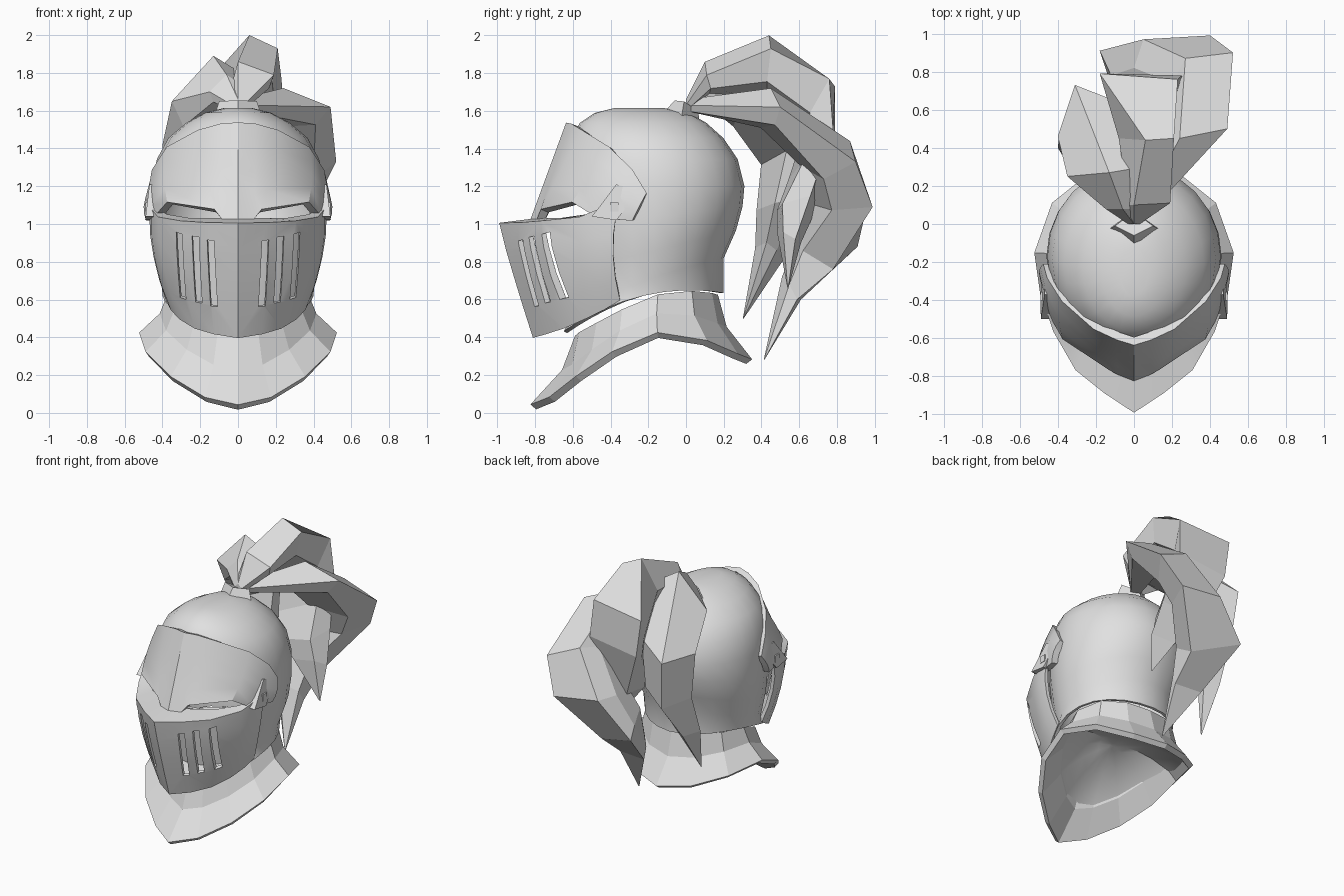
import bpy, bmesh
from math import cos, sin, pi, radians
from mathutils import Vector, Matrix

cube = bpy.data.objects.get("Cube")
if cube:
    bpy.data.objects.remove(cube, do_unlink=True)

steel = bpy.data.materials.new("steel_grey")
steel.use_nodes = True
steel.diffuse_color = (0.75, 0.75, 0.75, 1)
steel.node_tree.nodes["Principled BSDF"].inputs["Base Color"].default_value = (0.75, 0.75, 0.75, 1)


def finish(name, bm, smooth=False, thickness=0):
    """Turn a bmesh into an object, with optional sheet thickness and smooth shading."""
    bmesh.ops.recalc_face_normals(bm, faces=bm.faces)
    mesh = bpy.data.meshes.new(name)
    bm.to_mesh(mesh)
    bm.free()
    mesh.materials.append(steel)
    obj = bpy.data.objects.new(name, mesh)
    bpy.context.collection.objects.link(obj)
    if thickness:
        solid = obj.modifiers.new("Thickness", 'SOLIDIFY')
        solid.thickness = thickness
        solid.offset = 0
        apply(obj, solid)
    if smooth:
        activate(obj)
        bpy.ops.object.shade_smooth_by_angle(angle=radians(32))
    return obj


def activate(obj):
    bpy.ops.object.select_all(action='DESELECT')
    obj.select_set(True)
    bpy.context.view_layer.objects.active = obj


def apply(obj, modifier):
    activate(obj)
    bpy.ops.object.modifier_apply(modifier=modifier.name)


def loft(rows, closed=False, caps=()):
    """Skin a list of equally long point rows."""
    bm = bmesh.new()
    grid = [[bm.verts.new(p) for p in row] for row in rows]
    count = len(grid[0])
    for low, high in zip(grid, grid[1:]):
        for i in range(count if closed else count - 1):
            j = (i + 1) % count
            bm.faces.new((low[i], low[j], high[j], high[i]))
    for end in caps:
        bm.faces.new(grid[end])
    return bm


def flip(p):
    return (-p[0], p[1], p[2])


def mirrored(half):
    """Open row running right to left through the centre point."""
    return [flip(p) for p in reversed(half[1:])] + list(half)


def looped(half):
    """Closed row from a half outline whose ends lie on the centre plane."""
    return list(half) + [flip(p) for p in reversed(half[1:-1])]


def blend(a, b, t):
    return [tuple(Vector(p).lerp(Vector(q), t)) for p, q in zip(a, b)]


# Skull: oval rings given as back, front, half width, height, slope, side arch
def oval(back, front, half, z, slope, arch, sides=24):
    mid, depth = (back + front) / 2, (back - front) / 2
    angles = [2 * pi * i / sides for i in range(sides)]
    return [(half * sin(a), mid + depth * cos(a), z + slope * depth * cos(a) + arch * sin(a) ** 2)
            for a in angles]


skull_rings = [
    (0.19, -0.64, 0.39, 0.53, 0.25, 0.09), (0.19, -0.57, 0.395, 0.68, 0.37, 0.03),
    (0.255, -0.6, 0.435, 0.86, 0.25, 0), (0.29, -0.63, 0.45, 1.04, 0.12, 0),
    (0.3, -0.64, 0.445, 1.2, 0, 0), (0.265, -0.635, 0.42, 1.34, 0, 0),
    (0.19, -0.605, 0.36, 1.45, 0, 0), (0.1, -0.555, 0.265, 1.53, 0, 0),
    (0.01, -0.48, 0.17, 1.58, 0, 0), (-0.12, -0.38, 0.07, 1.605, 0, 0)]
bm = loft([oval(*r) for r in skull_rings], closed=True, caps=[-1])
opening = [f for f in bm.faces
           if f.calc_center_median().y < -0.42 and 0.95 < f.calc_center_median().z < 1.3]
bmesh.ops.delete(bm, geom=opening, context='FACES')
finish("skull", bm, smooth=True, thickness=0.02)

# Upper visor: brow plate with eye slits along its lower edge
brow_top = [(0, -0.615, 1.53), (0.08, -0.59, 1.525), (0.2, -0.535, 1.49),
            (0.36, -0.395, 1.4), (0.435, -0.28, 1.28), (0.455, -0.21, 1.16)]
brow_low = [(0, -0.81, 1.0), (0.08, -0.77, 1.02), (0.12, -0.75, 1.07),
            (0.36, -0.59, 1.11), (0.43, -0.46, 1.03), (0.465, -0.28, 1.02)]
brow_rows = []
for step in range(5):
    t = step / 4
    swell = 1 + 0.15 * t * (1 - t)
    brow_rows.append(mirrored([(x * swell, y, z) for x, y, z in blend(brow_top, brow_low, t)]))
finish("upper_visor", loft(brow_rows), smooth=True, thickness=0.045)

# Lower visor: pointed face plate with an inward shelf on top
shelf = [(0, -0.78, 1.02), (0.12, -0.72, 1.02), (0.26, -0.63, 1.02),
         (0.38, -0.52, 1.04), (0.425, -0.45, 1.07), (0.42, -0.37, 1.05)]
top = [(0, -0.98, 1.0), (0.15, -0.88, 1.0), (0.3, -0.76, 1.01),
       (0.415, -0.56, 1.03), (0.45, -0.46, 1.07), (0.46, -0.37, 1.05)]
middle = [(0, -0.9, 0.72), (0.14, -0.82, 0.72), (0.28, -0.71, 0.74),
          (0.385, -0.55, 0.78), (0.425, -0.45, 0.8), (0.435, -0.385, 0.83)]
bottom = [(0, -0.8, 0.4), (0.12, -0.73, 0.42), (0.22, -0.64, 0.45),
          (0.3, -0.53, 0.5), (0.345, -0.43, 0.55), (0.37, -0.35, 0.6)]


def curve_row(t):
    """Quadratic through the top, middle and bottom rows."""
    a, b, c = (1 - t) * (1 - 2 * t), 4 * t * (1 - t), t * (2 * t - 1)
    return [tuple(a * Vector(p) + b * Vector(q) + c * Vector(r))
            for p, q, r in zip(top, middle, bottom)]


rows = [shelf] + [curve_row(i / 4) for i in range(5)]
lower_visor = finish("lower_visor", loft([mirrored(r) for r in rows]), thickness=0.025)

# Breathing slots cut through the face plate
bm = bmesh.new()
for side in (-1, 1):
    for x, y, z in ((0.135, -0.83, 0.74), (0.215, -0.77, 0.76), (0.3, -0.69, 0.78)):
        place = (Matrix.Translation((side * x, y, z)) @ Matrix.Rotation(radians(12 * side), 4, 'Z')
                 @ Matrix.Rotation(radians(16), 4, 'X') @ Matrix.Diagonal((0.04, 0.2, 0.36, 1)))
        bmesh.ops.create_cube(bm, size=1, matrix=place)
cutter = finish("slot_cutter", bm)
cutter.hide_render = True
cut = lower_visor.modifiers.new("Slots", 'BOOLEAN')
cut.object = cutter
cut.operation = 'DIFFERENCE'
cut.solver = 'EXACT'
apply(lower_visor, cut)
bpy.data.objects.remove(cutter, do_unlink=True)
activate(lower_visor)
bpy.ops.object.shade_smooth_by_angle(angle=radians(25))

# Hinge tabs and their square studs
tab = [(-0.5, 1.04), (-0.46, 1.09), (-0.37, 1.21), (-0.33, 1.2),
       (-0.285, 1.17), (-0.28, 1.13), (-0.37, 1.02)]
for side, label in ((1, "left"), (-1, "right")):
    plates = [[(side * (x - 0.12 * (z - 1.1)), y, z) for y, z in tab] for x in (0.44, 0.482)]
    finish(label + "_hinge_tab", loft(plates, closed=True, caps=[0, -1]))
    bm = bmesh.new()
    bmesh.ops.create_cube(bm, size=1, matrix=Matrix.Translation((side * 0.475, -0.38, 1.09))
                          @ Matrix.Diagonal((0.03, 0.045, 0.05, 1)))
    finish(label + "_hinge_stud", bm)

# Collar: flared faceted neck guard
neck = [(0, -0.57, 0.4), (0.1, -0.55, 0.42), (0.22, -0.46, 0.47), (0.32, -0.33, 0.54),
        (0.355, -0.15, 0.62), (0.3, 0.02, 0.64), (0.17, 0.12, 0.63), (0, 0.15, 0.62)]
hem = [(0, -0.81, 0.03), (0.17, -0.71, 0.07), (0.35, -0.57, 0.18), (0.48, -0.38, 0.31),
       (0.51, -0.15, 0.41), (0.42, 0.1, 0.37), (0.22, 0.26, 0.3), (0, 0.335, 0.27)]
waist = [(x * 0.92, -0.2 + (y + 0.2) * 0.9, z) for x, y, z in blend(neck, hem, 0.5)]
finish("collar", loft([looped(r) for r in (neck, waist, hem)], closed=True), thickness=0.04)

# Lining: smooth bowl closing the collar from below
crown = [(0, -0.22, 0.52)] * len(hem)
lining = []
for t in (0.03, 0.2, 0.4, 0.6, 0.8, 0.95):
    lining.append(looped([(x, y, z + 0.25 * t * (1 - t)) for x, y, z in blend(hem, crown, t)]))
finish("collar_lining", loft(lining, closed=True, caps=[-1]), smooth=True)

# Plume holder on the crown
foot = [(0, -0.13, 1.58), (0.14, -0.03, 1.53), (0, 0.075, 1.51)]
lip = [(0, -0.06, 1.655), (0.1, -0.01, 1.65), (0, 0.065, 1.6)]
finish("plume_holder", loft([looped(foot), looped(lip)], closed=True, caps=[0, -1]))


# Plumes: three outer ridge points and a depth, thickened towards the hub of the curl
def plume(name, hub, sections, tip):
    hub, tip, rows = Vector(hub), Vector(tip), []
    root = Vector((0, 0, 1.63))
    spread = ((-1, 0, 0), (0, 0, 1), (1, 0, 0), (1, 0, -1), (-1, 0, -1))
    rows.append([root + Vector(o) * 0.03 for o in spread])
    for a, b, c, depth in sections:
        a, b, c = Vector(a), Vector(b), Vector(c)
        mid = (a + c) / 2
        inward = (hub - mid).normalized() * depth
        rows.append([a, b, c, c.lerp(mid, 0.25) + inward, a.lerp(mid, 0.25) + inward])
    rows.append([tip + (p - tip) * 0.03 for p in rows[-1]])
    finish(name, loft(rows, closed=True, caps=[0, -1]))


plume("left_plume", (0.1, 0.35, 1.05), [
    ((0.14, 0.4, 1.6), (0.24, 0.45, 1.72), (0.49, 0.5, 1.62), 0.1),
    ((0.2, 0.74, 1.42), (0.27, 0.87, 1.44), (0.52, 0.9, 1.33), 0.2),
    ((0.0, 0.82, 1.14), (0.05, 0.97, 1.14), (0.4, 0.99, 1.09), 0.2),
    ((-0.12, 0.78, 0.93), (-0.18, 0.91, 0.88), (0.15, 0.78, 0.76), 0.18),
    ((-0.05, 0.54, 0.66), (-0.08, 0.61, 0.6), (0.13, 0.59, 0.6), 0.08)], (0.1, 0.41, 0.27))
plume("middle_plume", (0.1, 0.35, 1.05), [
    ((-0.03, 0.1, 1.75), (0, 0.1, 1.86), (0.19, 0.11, 1.79), 0.07),
    ((-0.08, 0.45, 1.8), (0.06, 0.44, 2.0), (0.21, 0.45, 1.93), 0.16),
    ((-0.14, 0.7, 1.55), (-0.18, 0.79, 1.73), (0.23, 0.76, 1.77), 0.18),
    ((-0.1, 0.67, 1.36), (-0.14, 0.79, 1.45), (0.25, 0.78, 1.5), 0.2),
    ((-0.01, 0.62, 1.1), (0, 0.7, 1.1), (0.3, 0.66, 1.15), 0.15),
    ((0.13, 0.54, 0.9), (0.15, 0.61, 0.9), (0.33, 0.58, 0.92), 0.08)], (0.3, 0.54, 0.65))
plume("right_plume", (-0.1, 0.25, 1.05), [
    ((-0.15, 0.08, 1.7), (-0.06, 0.08, 1.79), (0.03, 0.08, 1.73), 0.06),
    ((-0.35, 0.25, 1.65), (-0.13, 0.27, 1.89), (0.05, 0.3, 1.78), 0.15),
    ((-0.4, 0.46, 1.42), (-0.31, 0.73, 1.42), (-0.08, 0.64, 1.52), 0.15),
    ((-0.39, 0.49, 1.1), (-0.28, 0.69, 1.06), (-0.1, 0.62, 1.15), 0.15),
    ((-0.4, 0.4, 0.82), (-0.33, 0.51, 0.8), (-0.22, 0.48, 0.86), 0.08)], (-0.34, 0.3, 0.49))
